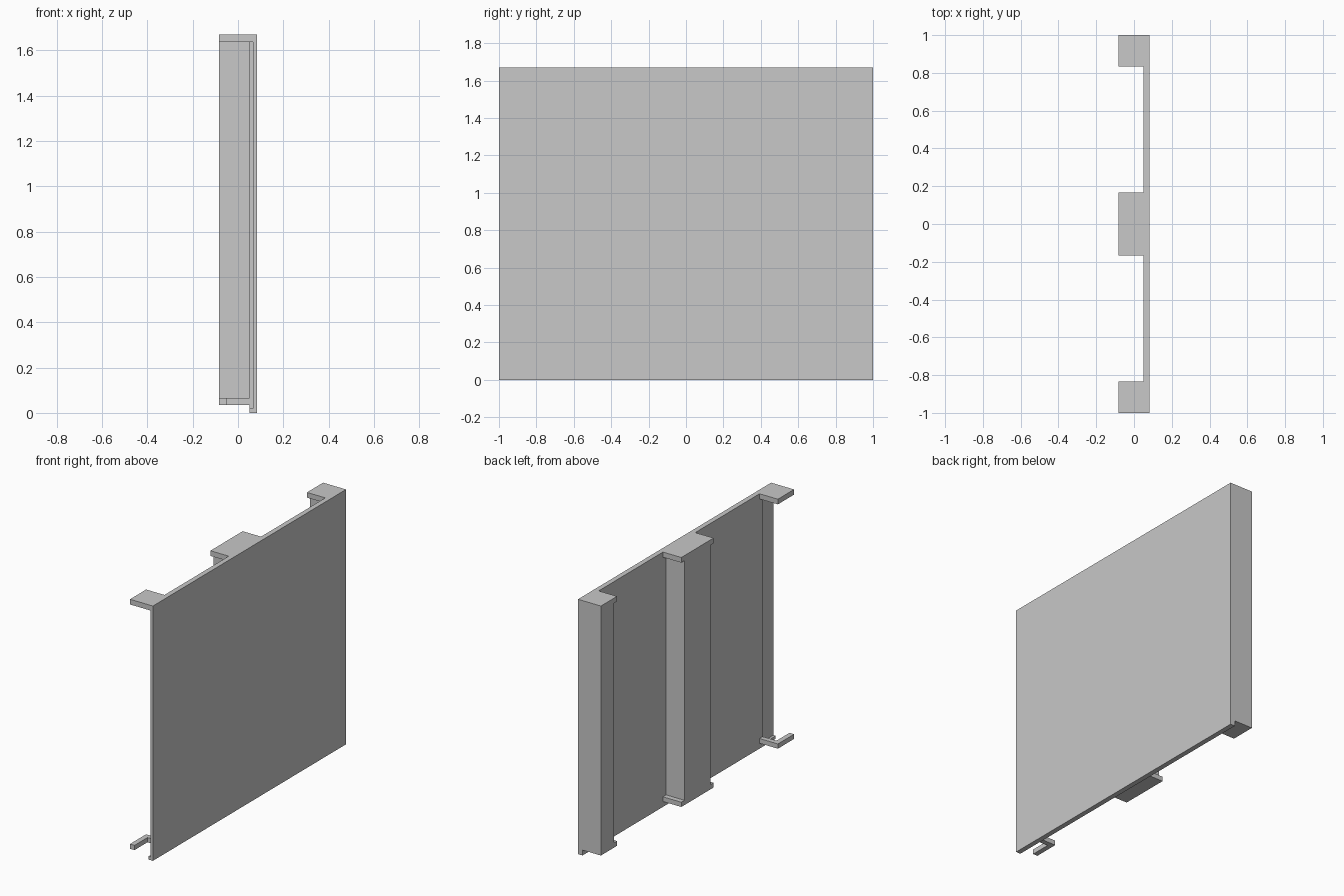
import bpy
import bmesh
from mathutils import Vector

cube = bpy.data.objects.get("Cube")
if cube:
    bpy.data.objects.remove(cube, do_unlink=True)

grey = bpy.data.materials.new("light_grey")
grey.use_nodes = True
GREY = (0.58, 0.58, 0.58, 1)
grey.diffuse_color = GREY
grey.node_tree.nodes["Principled BSDF"].inputs["Base Color"].default_value = GREY

# Shared dimensions
BACK, INNER, FACE = -0.083, 0.05, 0.083   # x of pillar back, panel back, panel face
HEIGHT = 1.67
CAP_Z = 1.636                             # underside of top caps
BASE_Z, BASE_TOP = 0.035, 0.066           # foot trim
TRIM = 0.033                              # how far trims stand out
HALF = 0.167                              # half width of a cap
END = 1.0


def extrude(name, points, direction):
    """Closed profile swept along a direction into a flat-faced solid."""
    bm = bmesh.new()
    face = bm.faces.new([bm.verts.new(p) for p in points])
    swept = bmesh.ops.extrude_face_region(bm, geom=[face])["geom"]
    verts = [v for v in swept if isinstance(v, bmesh.types.BMVert)]
    bmesh.ops.translate(bm, verts=verts, vec=Vector(direction))
    bmesh.ops.recalc_face_normals(bm, faces=bm.faces)
    mesh = bpy.data.meshes.new(name)
    bm.to_mesh(mesh)
    bm.free()
    mesh.materials.append(grey)
    obj = bpy.data.objects.new(name, mesh)
    bpy.context.collection.objects.link(obj)
    return obj


def slab(name, x0, x1, y0, y1, z0, z1):
    base = [(x0, y0, z0), (x1, y0, z0), (x1, y1, z0), (x0, y1, z0)]
    return extrude(name, base, (0, 0, z1 - z0))


# Wall panel, with a shallow channel in its open end
socket = -END + HALF - TRIM
slab("wall_panel", INNER, FACE, socket, END, 0, HEIGHT)
groove, lip = 0.066, 0.02
channel = [(INNER, 0), (FACE, 0), (FACE, HEIGHT), (INNER, HEIGHT),
           (INNER, CAP_Z), (groove, CAP_Z), (groove, lip), (INNER, lip)]
extrude("panel_open_end", [(x, -END, z) for x, z in channel],
        (0, socket + END, 0))

# Pillars with cap and foot trim standing out sideways
depth = (INNER - BACK, 0, 0)
side = [(HALF, BASE_Z), (HALF, BASE_TOP), (HALF - TRIM, BASE_TOP),
        (HALF - TRIM, CAP_Z), (HALF, CAP_Z), (HALF, HEIGHT)]
mirrored = [(-y, z) for y, z in reversed(side)]
extrude("middle_pillar", [(BACK, y, z) for y, z in side + mirrored], depth)
end_profile = [(END - y, z) for y, z in side] + [(END, HEIGHT), (END, BASE_Z)]
extrude("end_pillar", [(BACK, y, z) for y, z in end_profile], depth)

# Open end: cap and hollow angled foot trim without a pillar
slab("open_end_cap", BACK, INNER, -END, -END + HALF, CAP_Z, HEIGHT)
outer = -END + HALF
foot = [(BACK, -END), (BACK + TRIM, -END), (BACK + TRIM, socket),
        (INNER, socket), (INNER, outer), (BACK, outer)]
extrude("open_end_foot_trim", [(x, y, BASE_Z) for x, y in foot],
        (0, 0, BASE_TOP - BASE_Z))
